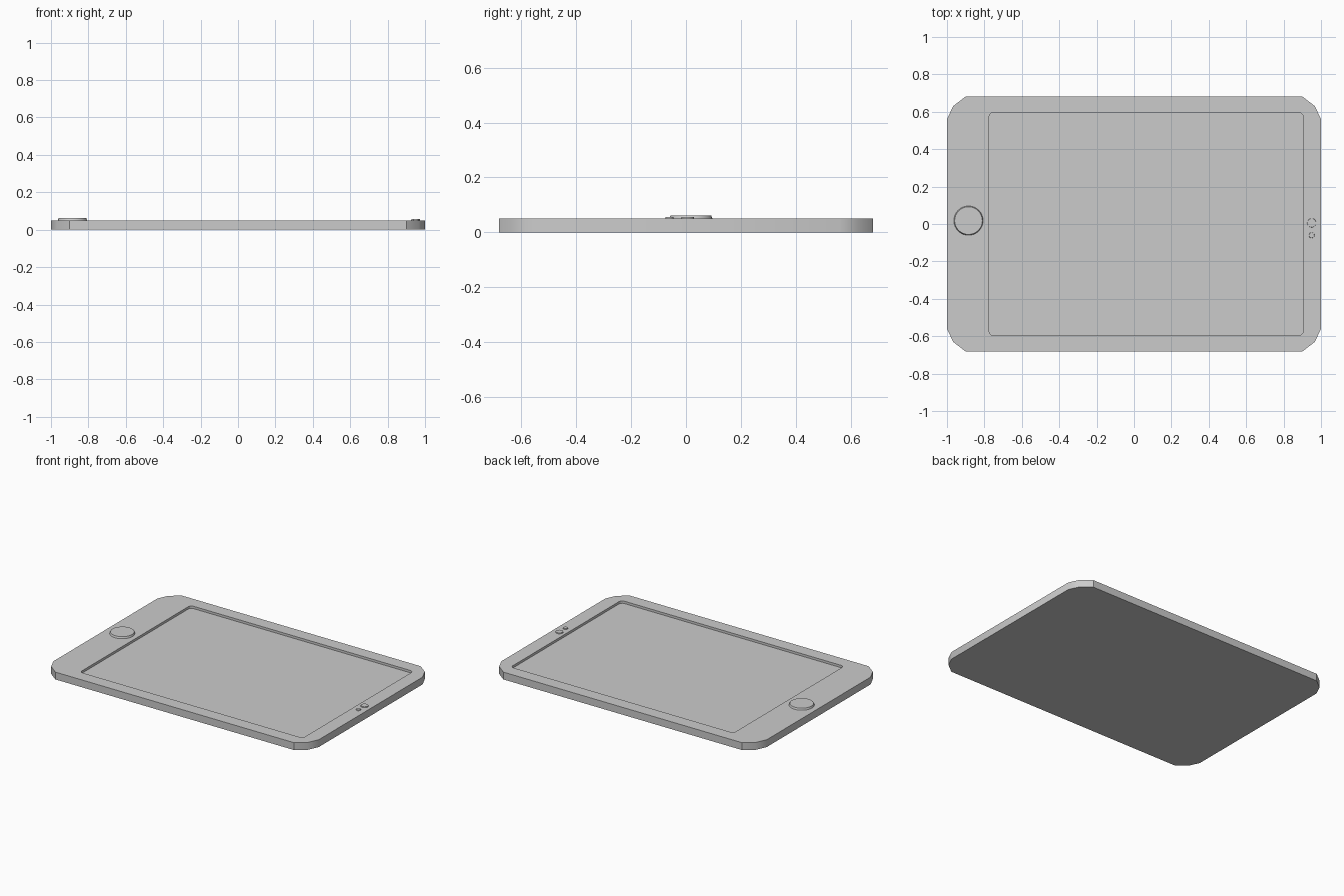
import bpy, bmesh, math

if "Cube" in bpy.data.objects:
    bpy.data.objects.remove(bpy.data.objects["Cube"])


def prism(name, outline, z0, z1):
    """Extrude a closed xy outline from z0 to z1."""
    bm = bmesh.new()
    base = bm.faces.new([bm.verts.new((x, y, z0)) for x, y in outline])
    ext = bmesh.ops.extrude_face_region(bm, geom=[base])
    bmesh.ops.translate(bm, vec=(0, 0, z1 - z0),
                        verts=[g for g in ext["geom"] if isinstance(g, bmesh.types.BMVert)])
    bmesh.ops.recalc_face_normals(bm, faces=bm.faces)
    mesh = bpy.data.meshes.new(name)
    bm.to_mesh(mesh)
    bm.free()
    obj = bpy.data.objects.new(name, mesh)
    bpy.context.collection.objects.link(obj)
    return obj


def shade(obj, angle=35):
    bpy.ops.object.select_all(action="DESELECT")
    obj.select_set(True)
    bpy.context.view_layer.objects.active = obj
    bpy.ops.object.shade_smooth_by_angle(angle=math.radians(angle))


def mirrored(corner):
    """Mirror one corner (listed counter-clockwise) into all four."""
    back = corner[::-1]
    return (corner + [(-x, y) for x, y in back]
            + [(-x, -y) for x, y in corner] + [(x, -y) for x, y in back])


# Tablet body with coarse rounded corners
body = prism("tablet_body", mirrored([(1.0, 0.56), (0.967, 0.63), (0.9, 0.682)]), 0, 0.05)

# Rounded cutter for the sunken screen
r, hx, hy = 0.022, 0.84, 0.595
corner = [(hx - r + r * math.cos(math.radians(a)), hy - r + r * math.sin(math.radians(a)))
          for a in (0, 30, 60, 90)]
cutter = prism("screen_cutter", [(x + 0.065, y) for x, y in mirrored(corner)], 0.034, 0.1)
cutter.hide_render = True
cutter.hide_viewport = True
recess = body.modifiers.new("screen_recess", "BOOLEAN")
recess.operation = "DIFFERENCE"
recess.solver = "EXACT"
recess.object = cutter
shade(body)


# Raised discs with a chamfered rim
def disc(name, x, y, radius, top, sides, chamfer):
    outline = [(radius * math.cos(2 * math.pi * i / sides),
                radius * math.sin(2 * math.pi * i / sides)) for i in range(sides)]
    obj = prism(name, outline, 0.045, top)
    for v in obj.data.vertices:
        if v.co.z > 0.05:
            v.co.x *= 1 - chamfer / radius
            v.co.y *= 1 - chamfer / radius
    obj.location = (x, y, 0)
    shade(obj)


disc("home_button", -0.885, 0.018, 0.08, 0.062, 32, 0.006)
disc("camera_lens", 0.95, 0.006, 0.025, 0.056, 20, 0.002)
disc("light_sensor", 0.95, -0.06, 0.016, 0.056, 16, 0.002)
